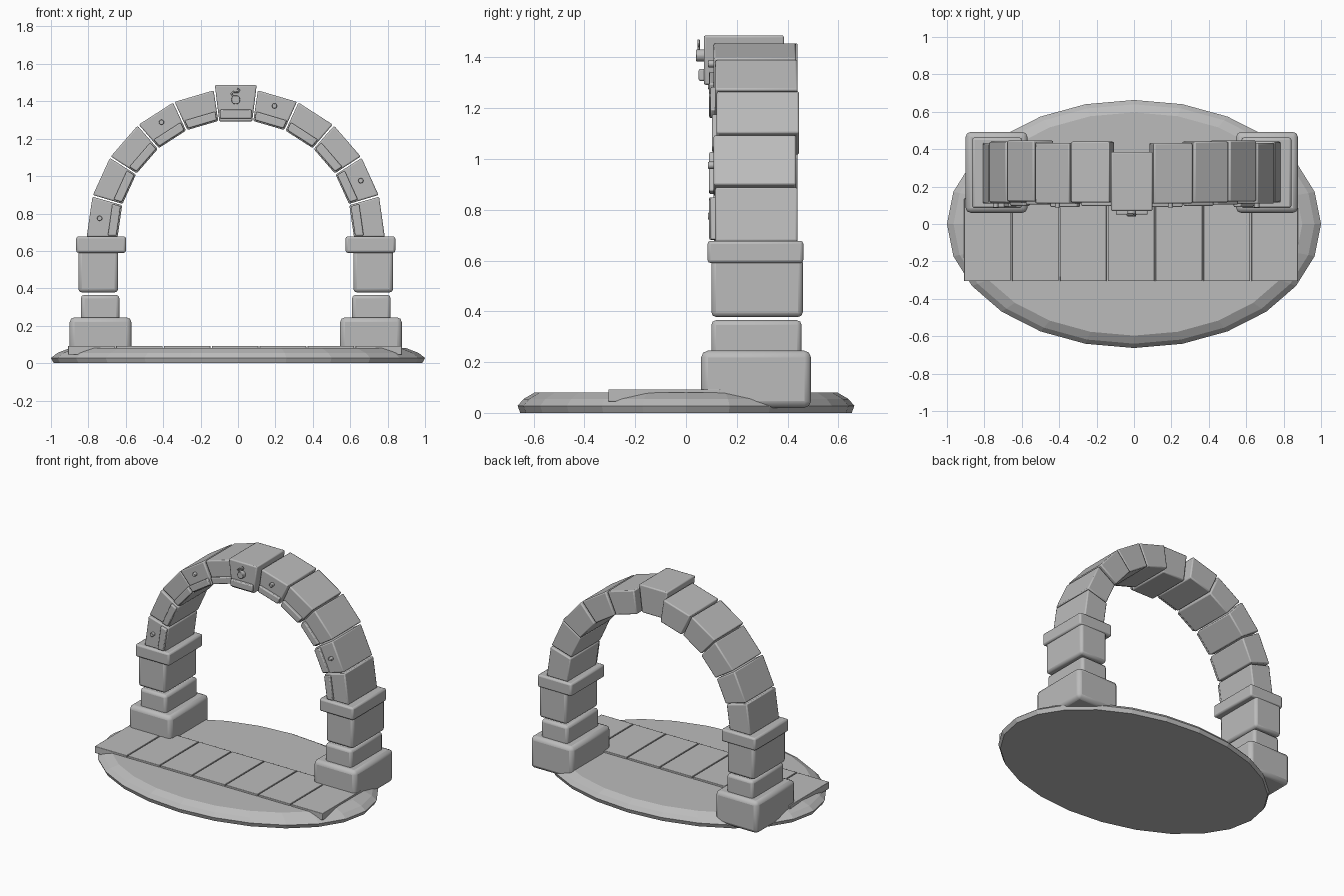
import bpy, bmesh, math
from mathutils import Vector

if "Cube" in bpy.data.objects:
    bpy.data.objects.remove(bpy.data.objects["Cube"], do_unlink=True)

stone = bpy.data.materials.new("grey_stone")
stone.use_nodes = True
GREY = (0.5, 0.5, 0.5, 1)
stone.diffuse_color = GREY
stone.node_tree.nodes["Principled BSDF"].inputs["Base Color"].default_value = GREY

CX, CZ = -0.012, 0.67          # centre of the arch curve
INNER, OUTER = 0.632, 0.797
COUNT = 11
STEP = math.pi / COUNT


def finish(name, bm, bevel=0.0, segments=2, smooth=True):
    bmesh.ops.recalc_face_normals(bm, faces=bm.faces)
    mesh = bpy.data.meshes.new(name)
    bm.to_mesh(mesh)
    bm.free()
    mesh.materials.append(stone)
    obj = bpy.data.objects.new(name, mesh)
    bpy.context.collection.objects.link(obj)
    if bevel:
        mod = obj.modifiers.new("worn_edges", "BEVEL")
        mod.width, mod.segments = bevel, segments
    if smooth:
        bpy.ops.object.select_all(action="DESELECT")
        obj.select_set(True)
        bpy.context.view_layer.objects.active = obj
        bpy.ops.object.shade_smooth_by_angle(angle=math.radians(35))
    return obj


def prism(name, outline, y0, y1, bevel):
    """Extrude an outline of (x, z) points from y0 to y1."""
    bm = bmesh.new()
    face = bm.faces.new([bm.verts.new((x, y0, z)) for x, z in outline])
    new = bmesh.ops.extrude_face_region(bm, geom=[face])["geom"]
    moved = [v for v in new if isinstance(v, bmesh.types.BMVert)]
    bmesh.ops.translate(bm, verts=moved, vec=(0, y1 - y0, 0))
    return finish(name, bm, bevel)


def block(name, x0, x1, y0, y1, z0, z1, bevel):
    return prism(name, [(x0, z0), (x1, z0), (x1, z1), (x0, z1)], y0, y1, bevel)


def polar(r, a):
    return CX - r * math.cos(a), CZ + r * math.sin(a)


def stud(name, x, z, radius, y0, y1):
    bm = bmesh.new()
    bmesh.ops.create_cone(bm, cap_ends=True, segments=12, radius1=radius,
                          radius2=radius, depth=y1 - y0)
    for v in bm.verts:
        v.co = Vector((x + v.co.x, (y0 + y1) / 2 + v.co.z, z + v.co.y))
    return finish(name, bm, 0.003)


# Oval ground slab with a sloping rim
bm = bmesh.new()
rings = []
for scale, z in ((0.985, 0), (1, 0.028), (0.965, 0.055), (0.9, 0.08)):
    rings.append([bm.verts.new((scale * math.cos(i * math.tau / 24),
                                0.663 * scale * math.sin(i * math.tau / 24), z))
                  for i in range(24)])
for low, high in zip(rings, rings[1:]):
    for i in range(24):
        j = (i + 1) % 24
        bm.faces.new((low[i], low[j], high[j], high[i]))
bm.faces.new(rings[0])
bm.faces.new(rings[-1])
finish("ground_slab", bm, smooth=False)

# Row of paving slabs
for i in range(7):
    x = -0.908 + i * 0.256
    block(f"paving_slab_{i + 1}", x, x + 0.249, -0.306, 0.135, 0.045, 0.093, 0.003)

# Stacked pillar blocks: half width, centre offset, y range, z range, bevel
PILLAR = {
    "plinth": (0.165, 0.723, 0.06, 0.492, 0.02, 0.245, 0.026),
    "lower_block": (0.103, 0.725, 0.1, 0.455, 0.2, 0.365, 0.018),
    "shaft_block": (0.106, 0.735, 0.1, 0.46, 0.378, 0.61, 0.018),
    "capital": (0.133, 0.72, 0.085, 0.462, 0.59, 0.678, 0.012),
}
for side, sign in (("right", -1), ("left", 1)):
    for part, (half, off, y0, y1, z0, z1, bevel) in PILLAR.items():
        x = CX + sign * off
        block(f"{side}_{part}", x - half, x + half, y0, y1, z0, z1, bevel)

# Arch stones, each with a raised band along its inner edge
KEY = COUNT // 2
for i in range(COUNT):
    if i == KEY:
        continue
    a0, a1 = i * STEP + 0.006, (i + 1) * STEP - 0.006
    front = 0.115 + 0.006 * (i % 3 - 1)
    prism(f"arch_stone_{i + 1}", [polar(INNER, a0), polar(OUTER, a0),
                                  polar(OUTER, a1), polar(INNER, a1)],
          front, front + 0.325, 0.008)
    b0, b1 = a0 + 0.012, a1 - 0.012
    prism(f"arch_band_{i + 1}", [polar(INNER + 0.006, b0), polar(INNER + 0.052, b0),
                                 polar(INNER + 0.052, b1), polar(INNER + 0.006, b1)],
          front - 0.018, front + 0.02, 0.006)
    if i in (0, 3, 6, 9):
        x, z = polar(0.735, (a0 + a1) / 2)
        stud(f"stud_{i + 1}", x, z, 0.014, front - 0.022, front + 0.01)

# Keystone with its band
prism("keystone", [(CX - 0.088, 1.292), (CX + 0.088, 1.292),
                   (CX + 0.112, 1.487), (CX - 0.112, 1.487)], 0.07, 0.386, 0.008)
block("keystone_band", CX - 0.085, CX + 0.085, 0.05, 0.09, 1.308, 1.355, 0.006)

# Round boss and curled sprig on the keystone
stud("keystone_boss", CX, 1.408, 0.024, 0.04, 0.08)
curve = bpy.data.curves.new("keystone_sprig", "CURVE")
curve.dimensions = "3D"
curve.bevel_depth, curve.bevel_resolution = 0.005, 1
spline = curve.splines.new("POLY")
path = [(-0.012, 1.425), (-0.024, 1.44), (-0.012, 1.45), (0.012, 1.448),
        (0.02, 1.46), (0.008, 1.468)]
spline.points.add(len(path) - 1)
for point, (x, z) in zip(spline.points, path):
    point.co = (CX + x, 0.05, z, 1)
curve.materials.append(stone)
bpy.context.collection.objects.link(bpy.data.objects.new("keystone_sprig", curve))
